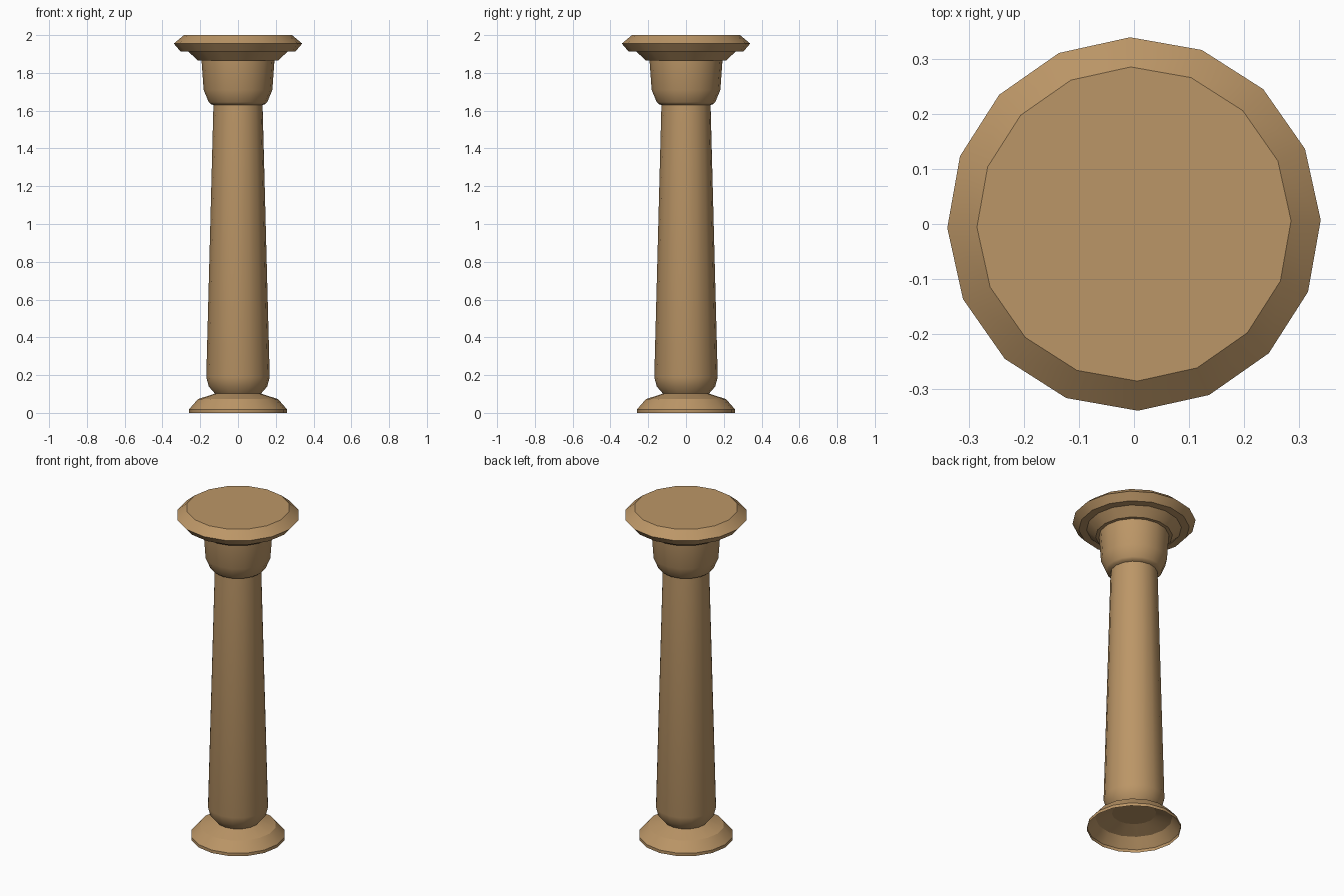
import bpy, bmesh, math

if "Cube" in bpy.data.objects:
    bpy.data.objects.remove(bpy.data.objects["Cube"])

SIDES = 16
TWIST = math.radians(1.2)

stone = bpy.data.materials.new("tan_stone")
stone.diffuse_color = (0.50, 0.305, 0.135, 1)
stone.use_nodes = True
stone.node_tree.nodes["Principled BSDF"].inputs["Base Color"].default_value = stone.diffuse_color


def lathe(name, profile, cap_bottom=False, cap_top=False):
    """Revolve (radius, height) points, listed bottom to top, about z."""
    bm = bmesh.new()
    rings = []
    for r, z in profile:
        rings.append([bm.verts.new((r * math.cos(TWIST + 2 * math.pi * i / SIDES),
                                    r * math.sin(TWIST + 2 * math.pi * i / SIDES), z))
                      for i in range(SIDES)])
    for a, b in zip(rings, rings[1:]):
        for i in range(SIDES):
            j = (i + 1) % SIDES
            bm.faces.new((a[i], a[j], b[j], b[i]))
    if cap_bottom:
        bm.faces.new(rings[0][::-1])
    if cap_top:
        bm.faces.new(rings[-1])
    me = bpy.data.meshes.new(name)
    bm.to_mesh(me)
    bm.free()
    me.materials.append(stone)
    ob = bpy.data.objects.new(name, me)
    bpy.context.collection.objects.link(ob)
    bpy.ops.object.select_all(action='DESELECT')
    ob.select_set(True)
    bpy.context.view_layer.objects.active = ob
    bpy.ops.object.shade_smooth_by_angle(angle=math.radians(30))
    return ob


# hollow flared foot, open underneath
lathe("base", [(0.26, 0), (0.26, 0.018), (0.212, 0.073), (0.122, 0.102)])

# tapered shaft with rounded lower end
lathe("shaft", [(0.122, 0.102), (0.155, 0.14), (0.168, 0.19), (0.13, 1.635)],
      cap_bottom=True)

# bell-shaped capital with a ledge over the shaft
lathe("capital", [(0.13, 1.63), (0.145, 1.635), (0.155, 1.645), (0.182, 1.71),
                  (0.193, 1.865)])

# stepped top plate
lathe("top_plate", [(0.193, 1.865), (0.212, 1.865), (0.262, 1.912), (0.305, 1.914),
                    (0.34, 1.955), (0.286, 2.0)], cap_top=True)
